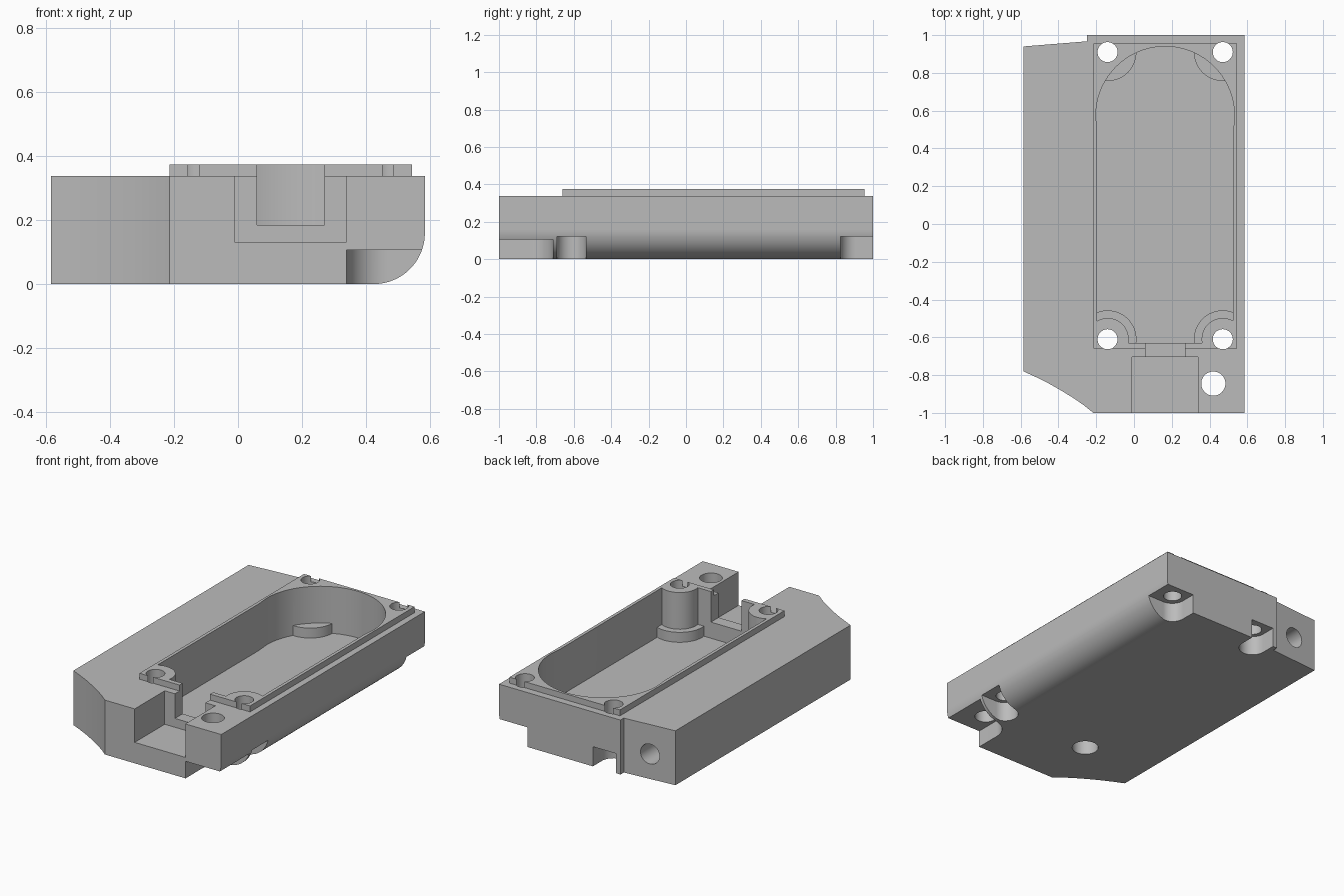
import bpy, bmesh, math
from mathutils import Matrix

if "Cube" in bpy.data.objects:
    bpy.data.objects.remove(bpy.data.objects["Cube"])

# One flat grey plastic
grey = bpy.data.materials.new("grey_plastic")
grey.diffuse_color = (0.5, 0.5, 0.5, 1)
grey.use_nodes = True
grey.node_tree.nodes["Principled BSDF"].inputs["Base Color"].default_value = grey.diffuse_color


def prism(name, pts, a, b, axis='Z'):
    """Extrude a closed profile from a to b, along z, or along y for (x, z) profiles."""
    bm = bmesh.new()
    place = (lambda p, h: (p[0], p[1], h)) if axis == 'Z' else (lambda p, h: (p[0], h, p[1]))
    low = [bm.verts.new(place(p, a)) for p in pts]
    high = [bm.verts.new(place(p, b)) for p in pts]
    bm.faces.new(low[::-1])
    bm.faces.new(high)
    n = len(pts)
    for i in range(n):
        j = (i + 1) % n
        bm.faces.new((low[i], low[j], high[j], high[i]))
    bmesh.ops.recalc_face_normals(bm, faces=bm.faces)
    me = bpy.data.meshes.new(name)
    bm.to_mesh(me)
    bm.free()
    me.materials.append(grey)
    ob = bpy.data.objects.new(name, me)
    bpy.context.collection.objects.link(ob)
    return ob


def arc(cx, cy, r, start, end, n=16):
    return [(cx + r * math.cos(math.radians(start + (end - start) * i / n)),
             cy + r * math.sin(math.radians(start + (end - start) * i / n)))
            for i in range(n + 1)]


def rect(x0, x1, y0, y1):
    return [(x0, y0), (x1, y0), (x1, y1), (x0, y1)]


def cylinder(cx, cy, r, a, b, axis='Z'):
    return prism("cylinder", arc(cx, cy, r, 0, 360, 48)[:-1], a, b, axis)


def combine(target, tool, operation='DIFFERENCE'):
    mod = target.modifiers.new("combine", 'BOOLEAN')
    mod.object, mod.operation, mod.solver = tool, operation, 'EXACT'
    bpy.context.view_layer.objects.active = target
    bpy.ops.object.modifier_apply(modifier=mod.name)
    bpy.data.objects.remove(tool, do_unlink=True)


# Housing block with a concave front-left corner and a stepped back edge
outline = [(-0.585, 0.94), (-0.585, -0.78), (-0.52, -0.81), (-0.45, -0.845), (-0.385, -0.882),
           (-0.32, -0.922), (-0.265, -0.96), (-0.215, -1), (0.585, -1), (0.585, 1),
           (-0.25, 1), (-0.25, 0.967)]
housing = prism("housing", outline, 0, 0.338)

# Long rounded lower right edge
profile = [(-0.8, -0.0)] + arc(0.425, 0.16, 0.16, -90, 0, 20) + [(0.585, 0.6), (-0.8, 0.6)]
combine(housing, prism("edge_profile", profile, -1.2, 1.2, 'Y'), 'INTERSECT')

# Raised lip around the cavity
combine(housing, prism("lip", rect(-0.215, 0.545, -0.66, 0.955), 0.2, 0.375), 'UNION')

# Arched cavity, leaving screw posts at the front and low pads at all corners
screws = [(-0.14, 0.91), (0.47, 0.91), (-0.14, -0.61), (0.47, -0.61)]
arch = [(-0.195, -0.63), (0.525, -0.63), (0.525, 0.48)]
arch += arc(0.165, 0.573, 0.367, 0, 180, 36) + [(-0.195, 0.48)]
cavity = prism("cavity", arch, 0.085, 0.6)
for x, y in screws:
    combine(cavity, cylinder(x, y, 0.153, 0, 0.147))
    if y < 0:
        combine(cavity, cylinder(x, y, 0.112, -0.1, 0.8))
combine(housing, cavity)

# Connector bay in the front and the cable slot into the cavity
combine(housing, prism("bay", rect(-0.01, 0.338, -1.2, -0.705), 0.13, 0.6))
combine(housing, prism("slot", rect(0.06, 0.27, -0.8, -0.6), 0.185, 0.6))

# Screw holes
for x, y in screws:
    combine(housing, cylinder(x, y, 0.053, -0.2, 0.6))
combine(housing, cylinder(0.42, -0.845, 0.064, -0.2, 0.6))

# Screw head recesses on the underside, open to the nearest edges
back_left = arc(-0.14, 0.91, 0.08, 180, 360) + [(-0.06, 1.2), (-0.22, 1.2)]
back_right = arc(0.47, 0.907, 0.082, 180, 270) + [(0.8, 0.825), (0.8, 1.2), (0.388, 1.2)]
mid_right = arc(0.47, -0.612, 0.078, 90, 270) + [(0.8, -0.69), (0.8, -0.534)]
front_right = arc(0.47, -0.84, 0.13, 90, 180) + [(0.34, -1.2), (0.8, -1.2), (0.8, -0.71)]
for pts, top in ((back_left, 0.122), (back_right, 0.122), (mid_right, 0.122), (front_right, 0.106)):
    combine(housing, prism("recess", pts, -0.2, top))
combine(housing, cylinder(-0.14, -0.61, 0.076, -0.2, 0.122))

# Round bore in the back of the side block
combine(housing, cylinder(-0.42, 0.155, 0.062, 0.45, 1.2, 'Y'))

# Smooth curved walls, crisp edges
bpy.ops.object.select_all(action='DESELECT')
housing.select_set(True)
bpy.context.view_layer.objects.active = housing
bpy.ops.object.shade_smooth_by_angle(angle=math.radians(25))
